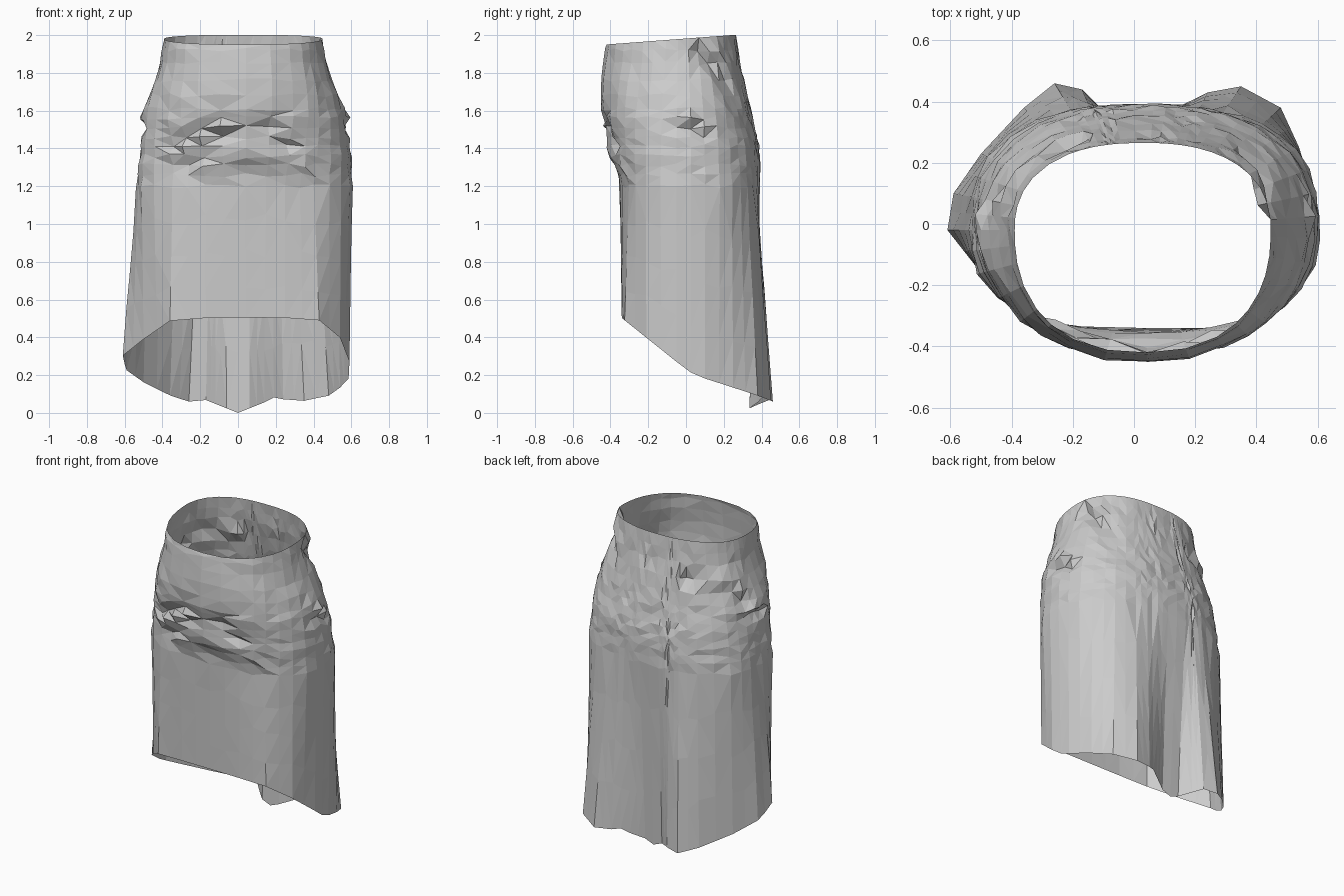
import bpy, bmesh, math, random
from mathutils import Vector

if "Cube" in bpy.data.objects:
    bpy.data.objects.remove(bpy.data.objects["Cube"])
random.seed(4)

# hem outline seen from above, counter-clockwise from centre front, with a back pleat
HEM = [(.04, -.34), (.25, -.34), (.43, -.325), (.54, -.21), (.59, -.05), (.585, .1), (.54, .25),
       (.48, .38), (.35, .45), (.24, .43), (.14, .38), (.06, .335), (-.06, .335), (-.12, .39),
       (-.17, .44), (-.26, .46), (-.36, .38), (-.5, .23), (-.59, .1), (-.61, -.02), (-.5, -.16),
       (-.36, -.31), (-.17, -.335)]
# body silhouette: height, left, right, front, back, squareness
BODY = [(1.2, -.535, .605, -.35, .388, 2.6), (1.32, -.525, .6, -.38, .39, 2.4),
        (1.42, -.515, .595, -.405, .385, 2.3), (1.56, -.5, .57, -.442, .35, 2.2),
        (1.7, -.465, .525, -.453, .32, 2.2), (1.85, -.41, .47, -.44, .285, 2.25),
        (2.0, -.39, .447, -.42, .265, 2.35)]
# wrinkles: start, end, outward amount, width
FOLDS = [((-.37, -.3, 1.41), (-.12, -.44, 1.56), -.035, .035),
         ((-.34, -.3, 1.29), (-.05, -.42, 1.47), -.04, .035),
         ((-.34, -.3, 1.35), (-.1, -.42, 1.50), .025, .03),
         ((.12, -.44, 1.55), (.3, -.36, 1.38), -.035, .035),
         ((-.05, -.4, 1.40), (.34, -.33, 1.34), .02, .04),
         ((-.3, -.33, 1.27), (.33, -.33, 1.23), -.015, .035),
         ((.57, -.1, 1.6), (.58, .12, 1.52), .03, .03),
         ((.57, -.05, 1.53), (.58, .1, 1.48), -.03, .03),
         ((-.5, -.1, 1.6), (-.5, .05, 1.56), .025, .03),
         ((-.5, -.1, 1.52), (-.5, .1, 1.5), -.03, .03),
         ((.45, .06, 1.93), (.37, .24, 1.72), -.04, .035),
         ((.42, .12, 1.95), (.33, .24, 1.83), .02, .03),
         ((-.45, .08, 1.62), (-.2, .28, 1.76), -.04, .04),
         ((-.45, .08, 1.7), (-.25, .25, 1.82), .02, .03)]
CX, CY = .03, -.02


def lerp(a, b, t):
    return a + (b - a) * t


def body_point(ang, z):
    z = min(max(z, 1.2), 2.0)
    for p, q in zip(BODY, BODY[1:]):
        if z <= q[0]:
            break
    l, r, f, b, n = (lerp(u, v, (z - p[0]) / (q[0] - p[0])) for u, v in zip(p[1:], q[1:]))
    c, s = math.cos(ang), math.sin(ang)
    a = r - CX if c > 0 else CX - l
    d = b - CY if s > 0 else CY - f
    rad = ((abs(c) / a) ** n + (abs(s) / d) ** n) ** (-1 / n)
    return Vector((CX + rad * c, CY + rad * s, z))


def wrinkle(p):
    total = 0
    for a, b, amount, width in FOLDS:
        a, b = Vector(a), Vector(b)
        t = min(max((p - a).dot(b - a) / (b - a).length_squared, 0), 1)
        total += amount * math.exp(-((p - lerp(a, b, t)).length / width) ** 2)
    return total


# split every hem edge once to get the columns
columns = []
for i, p in enumerate(HEM):
    q = HEM[(i + 1) % len(HEM)]
    columns += [p, ((p[0] + q[0]) / 2, (p[1] + q[1]) / 2)]

ROWS_LOW = [0, .25, .5, .75]
ROWS_HIGH = [1.2, 1.26, 1.31, 1.36, 1.41, 1.46, 1.51, 1.56, 1.61, 1.68, 1.76, 1.85, 1.92]

bm = bmesh.new()
grid = []
# skirt below the hips: hem blended into the body
for t in ROWS_LOW:
    ring = []
    for x, y in columns:
        hem_z = .26 - .72 * y if y < .05 else .224 - .4 * (y - .05)
        hem_z += .03 * (-x / .6) * (1 - min(1, abs(y) / .4))
        if abs(x) < .15 and y > .3:
            hem_z = .0 + .4 * abs(x)
        hem_z = max(hem_z, 0)
        top = body_point(math.atan2(y - CY, x - CX), 1.2)
        p = Vector((x, y, hem_z)).lerp(top, t)
        if 0 < t:
            p.z += random.uniform(-.03, .03)
        ring.append(bm.verts.new(p))
    grid.append(ring)
# hips and waist with wrinkles
for z in ROWS_HIGH + [None]:
    ring = []
    for x, y in columns:
        ang = math.atan2(y - CY, x - CX)
        if z is None:
            p = body_point(ang, 2.0)
            p.z = min(2, 1.982 + .075 * p.y)
        else:
            p = body_point(ang, z)
            out = Vector((math.cos(ang), math.sin(ang), 0))
            p += out * (wrinkle(p) + random.uniform(-.006, .006))
            p.z += random.uniform(-.012, .012)
        ring.append(bm.verts.new(p))
    grid.append(ring)

n = len(columns)
for lo, hi in zip(grid, grid[1:]):
    for i in range(n):
        j = (i + 1) % n
        bm.faces.new((lo[i], lo[j], hi[j], hi[i]))
bmesh.ops.triangulate(bm, faces=bm.faces[:])
bmesh.ops.recalc_face_normals(bm, faces=bm.faces[:])

mesh = bpy.data.meshes.new("skirt")
bm.to_mesh(mesh)
bm.free()
skirt = bpy.data.objects.new("skirt", mesh)
bpy.context.collection.objects.link(skirt)
